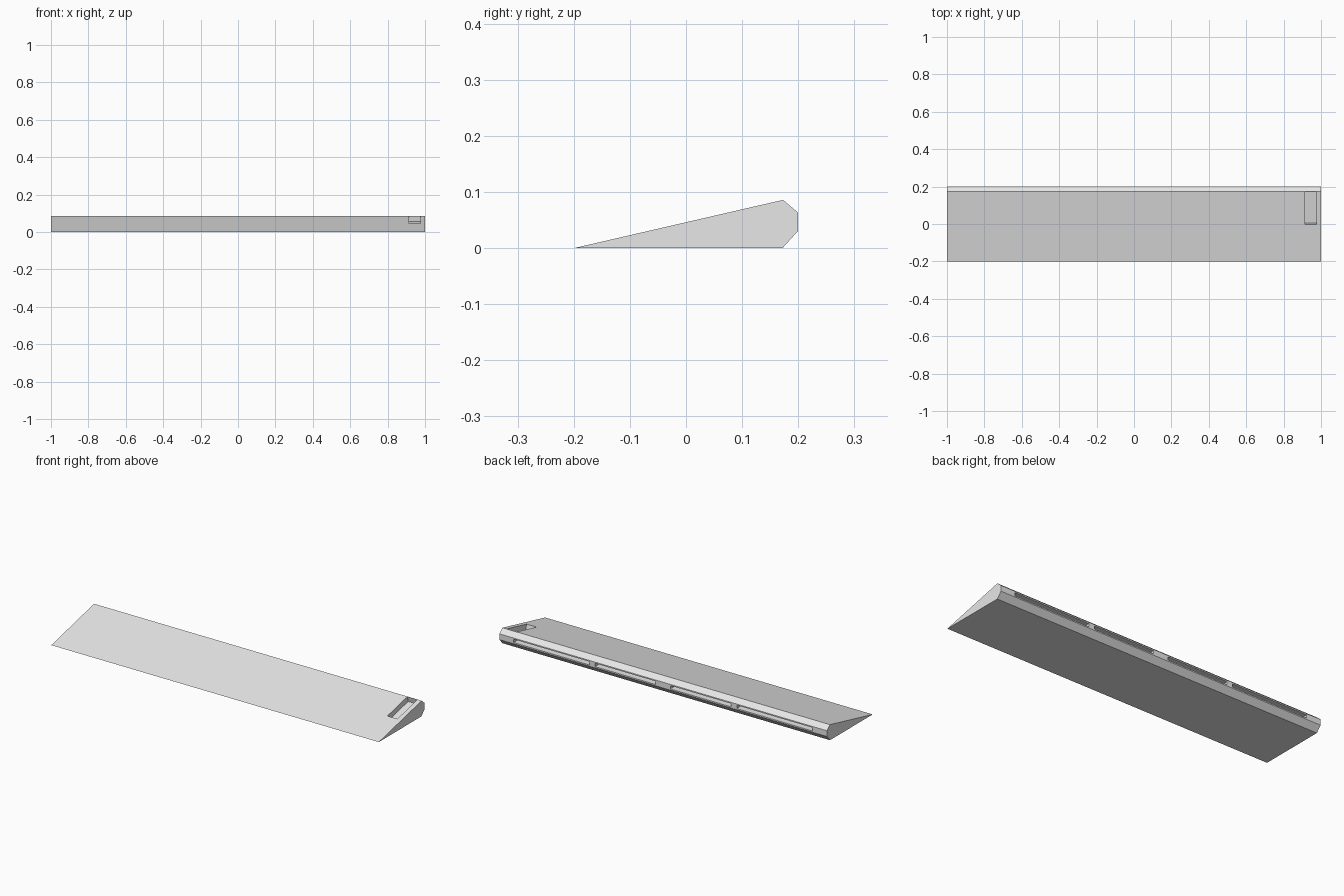
import bpy, math
from mathutils import Matrix, Vector

cube = bpy.data.objects.get("Cube")
if cube:
    bpy.data.objects.remove(cube, do_unlink=True)

grey = bpy.data.materials.new("light_grey")
grey.use_nodes = True
grey.diffuse_color = (0.8, 0.8, 0.8, 1)
grey.node_tree.nodes["Principled BSDF"].inputs["Base Color"].default_value = (0.8, 0.8, 0.8, 1)


def prism(name, profile, x0, x1):
    """Extrude a (y, z) profile along x."""
    n = len(profile)
    verts = [(x, y, z) for x in (x0, x1) for y, z in profile]
    faces = [tuple(reversed(range(n))), tuple(range(n, 2 * n))]
    faces += [(i, (i + 1) % n, n + (i + 1) % n, n + i) for i in range(n)]
    mesh = bpy.data.meshes.new(name)
    mesh.from_pydata(verts, [], faces)
    mesh.materials.append(grey)
    obj = bpy.data.objects.new(name, mesh)
    bpy.context.collection.objects.link(obj)
    return obj


def cut(target, cutter):
    """Subtract the cutter for good and remove it."""
    cutter.hide_render = True
    mod = target.modifiers.new("cut", 'BOOLEAN')
    mod.operation = 'DIFFERENCE'
    mod.solver = 'EXACT'
    mod.object = cutter
    bpy.context.view_layer.objects.active = target
    bpy.ops.object.modifier_apply(modifier=mod.name)
    bpy.data.objects.remove(cutter, do_unlink=True)


# Wedge body with a bevelled back
tip, ridge = Vector((-0.2, 0)), Vector((0.173, 0.086))
body = prism("wedge_body",
             [tip, (0.172, 0), (0.2, 0.031), (0.2, 0.063), ridge], -1, 1)

# Four long slots in the back face, mirrored about the centre
for side in (-1, 1):
    for inner, outer in ((0.045, 0.415), (0.45, 0.912)):
        a, b = sorted((side * inner, side * outer))
        cut(body, prism("back_slot",
                        [(0.16, 0.038), (0.22, 0.038), (0.22, 0.056), (0.16, 0.056)], a, b))

# Pocket sunk square to the sloping top, ending at the ridge
along = (ridge - tip).normalized()
up = Vector((-along.y, along.x))
front = tip + along * 0.203
back = ridge - along * 0.001
cut(body, prism("top_pocket",
                [front - up * 0.03, back - up * 0.03, back + up * 0.03, front + up * 0.03],
                0.914, 0.975))
